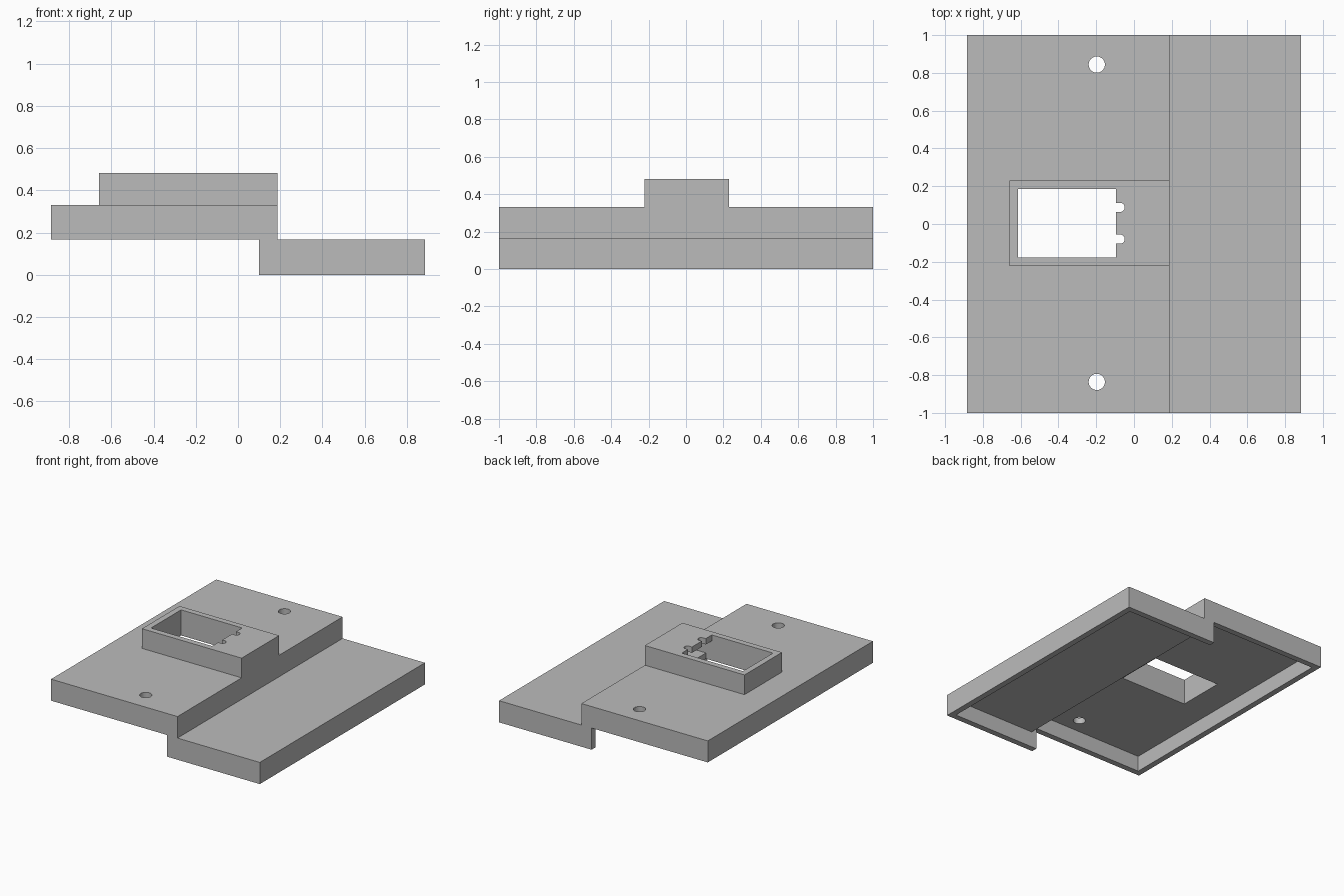
import bpy
import bmesh

if "Cube" in bpy.data.objects:
    bpy.data.objects.remove(bpy.data.objects["Cube"], do_unlink=True)

WALL = 0.045
LEFT, RIGHT = -0.885, 0.885
STEP_IN, STEP_OUT = 0.10, 0.187      # overlap of the two levels
LOW, HIGH, TOP = 0.166, 0.331, 0.482
MID = 0.004                          # centre line of the details in y
HALF_W = 0.227                       # half width of the housing

grey = bpy.data.materials.new("Plain grey")
grey.use_nodes = True
colour = (0.5, 0.5, 0.5, 1)
grey.diffuse_color = colour
grey.node_tree.nodes["Principled BSDF"].inputs["Base Color"].default_value = colour


def finish(name, bm):
    bmesh.ops.recalc_face_normals(bm, faces=bm.faces)
    mesh = bpy.data.meshes.new(name)
    bm.to_mesh(mesh)
    bm.free()
    mesh.materials.append(grey)
    obj = bpy.data.objects.new(name, mesh)
    bpy.context.collection.objects.link(obj)
    return obj


def extrude_profile(name, points, y0, y1):
    """Prism from an x-z outline."""
    bm = bmesh.new()
    face = bm.faces.new([bm.verts.new((x, y0, z)) for x, z in points])
    new = bmesh.ops.extrude_face_region(bm, geom=[face])["geom"]
    verts = [v for v in new if isinstance(v, bmesh.types.BMVert)]
    bmesh.ops.translate(bm, verts=verts, vec=(0, y1 - y0, 0))
    return finish(name, bm)


def box(name, x0, x1, y0, y1, z0, z1):
    return extrude_profile(name, [(x0, z0), (x1, z0), (x1, z1), (x0, z1)], y0, y1)


def cylinder(name, x, y, radius, z0, z1):
    bm = bmesh.new()
    bmesh.ops.create_cone(bm, cap_ends=True, segments=32, radius1=radius,
                          radius2=radius, depth=z1 - z0)
    bmesh.ops.translate(bm, verts=bm.verts, vec=(x, y, (z0 + z1) / 2))
    return finish(name, bm)


def cut(target, cutters):
    """Subtract each cutter, then discard it."""
    bpy.context.view_layer.objects.active = target
    for cutter in cutters:
        cutter.hide_render = True
        mod = target.modifiers.new("Cut", "BOOLEAN")
        mod.operation, mod.solver, mod.object = "DIFFERENCE", "EXACT", cutter
        bpy.ops.object.modifier_apply(modifier=mod.name)
        bpy.data.objects.remove(cutter, do_unlink=True)


# Two-level base, hollow from below
base = extrude_profile("stepped_base", [
    (LEFT, LOW), (STEP_IN, LOW), (STEP_IN, 0), (RIGHT, 0),
    (RIGHT, LOW), (STEP_OUT, LOW), (STEP_OUT, HIGH), (LEFT, HIGH)], -1, 1)
inner = 1 - WALL
win_l, win_r = -0.613, -0.095
y0, y1 = MID - HALF_W + WALL, MID + HALF_W - WALL
cut(base, [
    box("upper_hollow", LEFT + WALL, STEP_OUT - WALL, -inner, inner, -0.1, HIGH - WALL),
    box("lower_hollow", 0.05, RIGHT - WALL, -inner, inner, -0.1, LOW - WALL),
    box("base_window", win_l, win_r + 0.05, y0, y1, 0.2, 0.4),
] + [cylinder("screw_hole", -0.197, MID + s * 0.84, 0.043, 0.2, 0.4) for s in (-1, 1)])

# Raised housing with a lid, open window and two pin notches
housing = box("raised_housing", win_l - WALL, STEP_OUT,
              MID - HALF_W, MID + HALF_W, HIGH, TOP)
cutters = [
    box("housing_hollow", win_l, STEP_OUT - WALL, y0, y1, 0.2, TOP - WALL),
    box("housing_window", win_l, win_r, y0, y1, 0.2, 0.6),
]
for s in (-1, 1):
    y, r = MID + s * 0.084, 0.024
    cutters.append(box("notch_slot", win_r - 0.05, win_r + 0.022, y - r, y + r, 0.2, 0.6))
    cutters.append(cylinder("notch_end", win_r + 0.022, y, r, 0.2, 0.6))
cut(housing, cutters)
